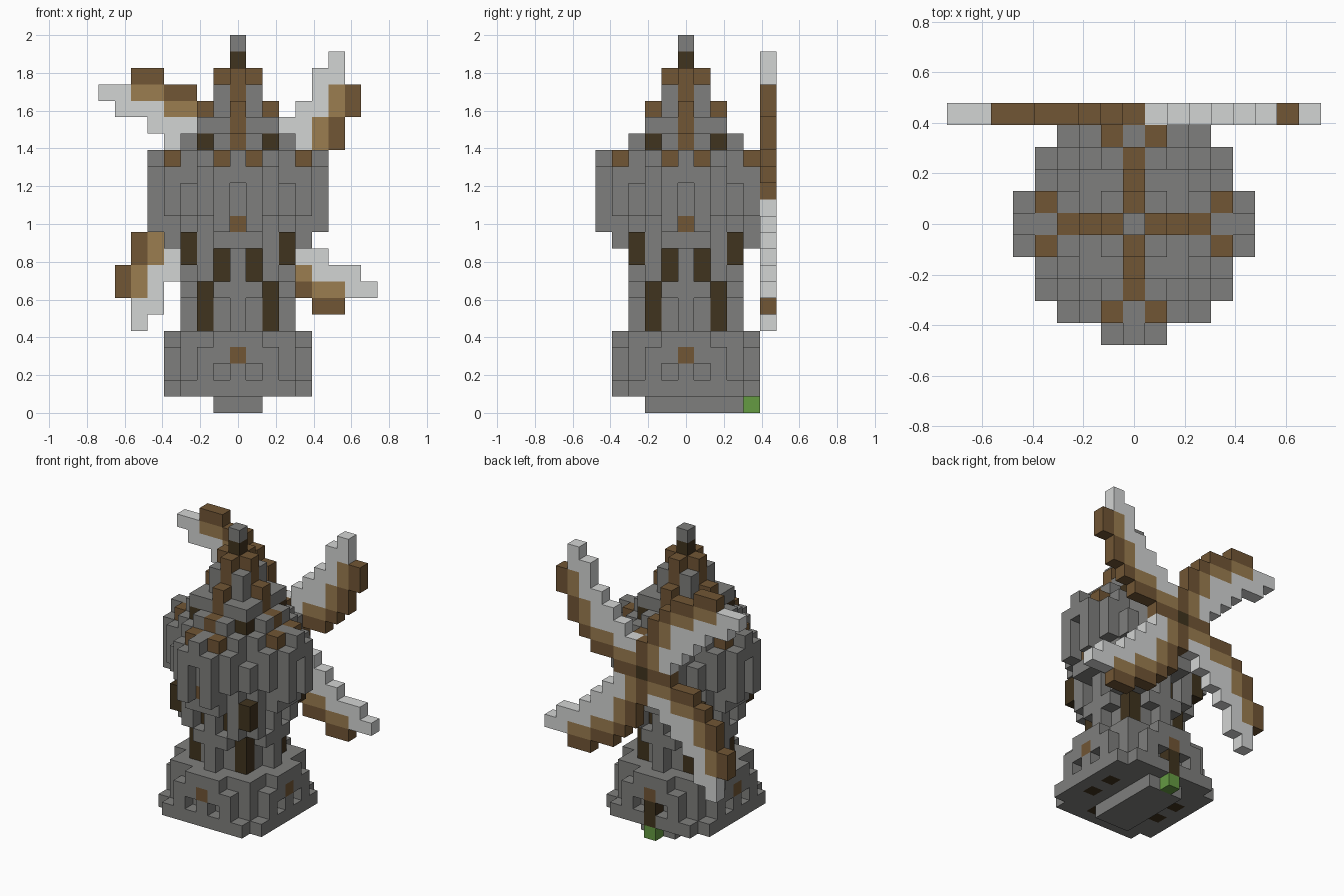
import bpy, bmesh
from mathutils import Vector

V = 2 / 23          # edge of one block
HUB = 13            # layer of the sail hub

if "Cube" in bpy.data.objects:
    bpy.data.objects.remove(bpy.data.objects["Cube"], do_unlink=True)

COLOURS = {
    "stone": (0.212, 0.212, 0.205),
    "wood": (0.165, 0.092, 0.035),
    "light_wood": (0.325, 0.205, 0.080),
    "dark_wood": (0.051, 0.033, 0.013),
    "sail_cloth": (0.65, 0.66, 0.655),
    "grass": (0.130, 0.325, 0.055),
}
NAMES = list(COLOURS)
for name, rgb in COLOURS.items():
    m = bpy.data.materials.new(name)
    m.use_nodes = True
    m.diffuse_color = (*rgb, 1)
    m.node_tree.nodes["Principled BSDF"].inputs["Base Color"].default_value = (*rgb, 1)

cells = {}          # block position -> (part, colour)


def put(part, colour, x, y, z):
    cells[(x, y, z)] = (part, colour)


def layer(part, reach, zs, colour="stone"):
    """Fill layers; reach[|y|] is the half width of each row."""
    for z in zs:
        for y in range(-len(reach) + 1, len(reach)):
            for x in range(-reach[abs(y)], reach[abs(y)] + 1):
                put(part, colour, x, y, z)


def around(a, b):
    """All mirrored and swapped copies of one position."""
    return {(s * p, t * q) for p, q in ((a, b), (b, a)) for s in (-1, 1) for t in (-1, 1)}


def ring(part, colour, a, b, zs):
    for x, y in around(a, b):
        for z in zs:
            put(part, colour, x, y, z)


def carve(a, b, zs):
    for x, y in around(a, b):
        for z in zs:
            cells.pop((x, y, z), None)


# Foundation and stepped base
for x in range(-1, 2):
    for y in range(-2, 4):
        put("foundation", "stone", x, y, 0)
put("grass_step", "grass", 0, 4, 0)
layer("base", [4, 4, 4, 4, 3], [1])
layer("base", [4, 4, 4, 3, 2], [2, 3])
layer("base", [4, 4, 3, 3, 1], [4])
ring("base", "dark_wood", 1, 3, [1])
carve(1, 4, [2])
ring("base", "wood", 0, 4, [3])
for z in (1, 2):
    put("door", "dark_wood", 0, 4, z)

# Shaft: corner posts, flaring brackets, recessed windows and braces
layer("shaft", [3, 2, 2, 0], [5, 6])
layer("shaft", [3, 3, 2, 1], [7])
ring("shaft", "dark_wood", 2, 2, range(5, 8))
layer("shaft", [3, 3, 3, 2], [8, 9])
carve(1, 3, [8, 9])
ring("shaft", "dark_wood", 1, 2, [8, 9])
layer("shaft", [4, 4, 3, 2, 1], [10])
ring("shaft", "dark_wood", 3, 3, [9, 10])

# Overhanging gallery of hanging columns
layer("gallery", [4, 4, 3, 2, 1], [11])
layer("gallery", [4, 4, 4, 3, 2], [12, 13])
layer("gallery", [5, 4, 4, 2, 2, 0], [14])
layer("gallery", [5, 4, 3, 2, 1, 0], [15])
ring("gallery", "stone", 1, 5, range(11, 15))
ring("gallery", "wood", 0, 4, [11])
ring("gallery", "wood", 1, 4, [15])

# Stepped roof with timber ribs and a spire
layer("roof", [3, 3, 2, 1], [16])
ring("roof", "dark_wood", 2, 2, [16])
ring("roof", "wood", 0, 3, [16])
layer("roof", [2, 2, 2], [17])
ring("roof", "wood", 0, 2, [17, 18])
layer("roof", [1, 1], [18, 19])
ring("roof", "wood", 0, 1, [19, 20])
put("roof", "wood", 0, 0, 20)
put("spire", "dark_wood", 0, 0, 21)
put("spire", "stone", 0, 0, 22)

# The sails take the rear plane
for key in [k for k in cells if k[1] == 5]:
    del cells[key]
ARM = {
    "wood": [(1, 0), (2, 0), (3, 1), (4, 1), (5, 2), (6, 3), (6, 4), (7, 5), (7, 6)],
    "light_wood": [(1, 1), (2, 1), (3, 2), (4, 2), (5, 3), (5, 4), (6, 5), (6, 6)],
    "sail_cloth": [(1, 2), (2, 2), (2, 3), (3, 3), (4, 3), (3, 4), (4, 4), (4, 5),
                   (5, 5), (5, 6), (5, 7), (6, 7), (6, 8)],
}
for colour, spots in ARM.items():
    for a, b in spots:
        for turn in range(4):
            put("sails", colour, a, 5, HUB + b)
            a, b = -b, a
put("sails", "dark_wood", 0, 5, HUB)


def build(part):
    """Skin the outer faces of one part's blocks."""
    bm = bmesh.new()
    axes = [Vector(d) for d in ((1, 0, 0), (0, 1, 0), (0, 0, 1))]
    for pos, (owner, colour) in cells.items():
        if owner != part:
            continue
        centre = Vector(pos) + Vector((0, 0, 0.5))
        for i in range(3):
            for sign in (-1, 1):
                n = axes[i] * sign
                if tuple(int(c) for c in Vector(pos) + n) in cells:
                    continue
                u = axes[(i + 1) % 3]
                w = n.cross(u)
                corners = [(-1, -1), (1, -1), (1, 1), (-1, 1)]
                f = bm.faces.new([bm.verts.new((centre + (n + u * p + w * q) / 2) * V)
                                  for p, q in corners])
                f.material_index = NAMES.index(colour)
    bmesh.ops.remove_doubles(bm, verts=bm.verts, dist=V / 100)
    mesh = bpy.data.meshes.new(part)
    bm.to_mesh(mesh)
    bm.free()
    for name in NAMES:
        mesh.materials.append(bpy.data.materials[name])
    bpy.context.collection.objects.link(bpy.data.objects.new(part, mesh))


for part in dict.fromkeys(owner for owner, _ in cells.values()):
    build(part)
